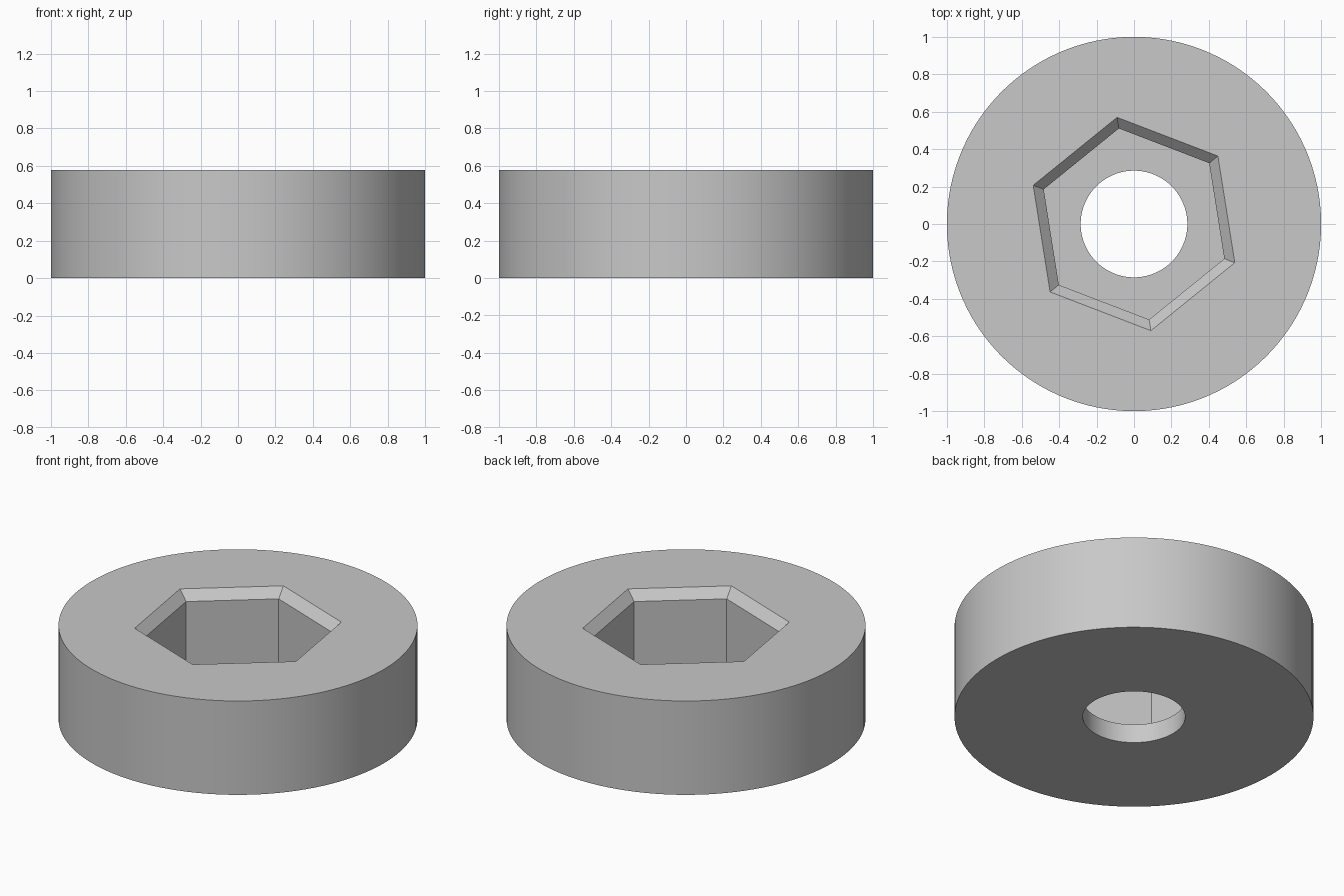
import bpy
import bmesh
from math import radians, cos, sin, pi

if "Cube" in bpy.data.objects:
    bpy.data.objects.remove(bpy.data.objects["Cube"])

SEGMENTS = 120          # multiple of six, so the hexagon corners fall on points
TURN = radians(39)      # direction of the first hexagon corner
HEIGHT = 0.577
FLOOR = 0.115
CHAMFER = 0.055


def ring(bm, radius, z, hexagonal=False):
    """One closed loop of points, either round or six-sided."""
    verts = []
    for i in range(SEGMENTS):
        a = 2 * pi * i / SEGMENTS
        r = radius
        if hexagonal:
            r *= cos(pi / 6) / cos(a % (pi / 3) - pi / 6)
        verts.append(bm.verts.new((r * cos(a + TURN), r * sin(a + TURN), z)))
    return verts


# Closed section: outer wall, top face, chamfer, hex pocket, floor, round hole
bm = bmesh.new()
rings = [
    ring(bm, 1.0, 0),
    ring(bm, 1.0, HEIGHT),
    ring(bm, 0.577, HEIGHT, True),
    ring(bm, 0.517, HEIGHT - CHAMFER, True),
    ring(bm, 0.517, FLOOR, True),
    ring(bm, 0.285, FLOOR),
    ring(bm, 0.285, 0),
]
for lower, upper in zip(rings, rings[1:] + rings[:1]):
    for i in range(SEGMENTS):
        j = (i + 1) % SEGMENTS
        bm.faces.new((lower[i], lower[j], upper[j], upper[i]))
bmesh.ops.recalc_face_normals(bm, faces=bm.faces)

mesh = bpy.data.meshes.new("hex_socket_disc")
bm.to_mesh(mesh)
bm.free()
disc = bpy.data.objects.new("hex_socket_disc", mesh)
bpy.context.collection.objects.link(disc)

# Single plain grey
grey = bpy.data.materials.new("plain_grey")
grey.use_nodes = True
colour = (0.58, 0.58, 0.58, 1)
grey.diffuse_color = colour
grey.node_tree.nodes["Principled BSDF"].inputs["Base Color"].default_value = colour
mesh.materials.append(grey)

# Smooth round walls, crisp edges
bpy.ops.object.select_all(action="DESELECT")
disc.select_set(True)
bpy.context.view_layer.objects.active = disc
bpy.ops.object.shade_smooth_by_angle(angle=radians(20))
